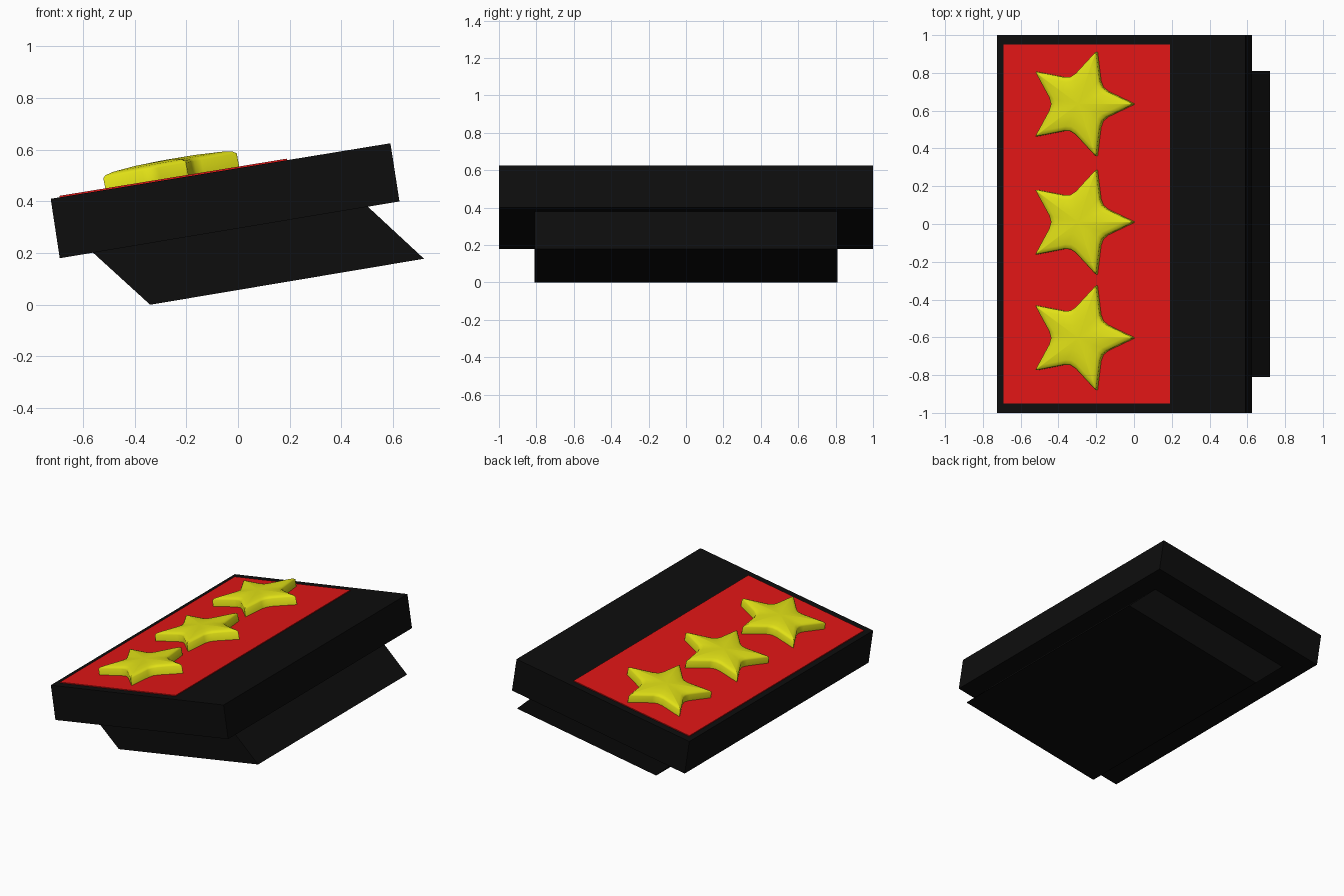
import bpy, bmesh, math
from mathutils import Vector

if "Cube" in bpy.data.objects:
    bpy.data.objects.remove(bpy.data.objects["Cube"])


def material(name, rgb):
    m = bpy.data.materials.new(name)
    m.diffuse_color = (*rgb, 1)
    m.use_nodes = True
    m.node_tree.nodes["Principled BSDF"].inputs["Base Color"].default_value = m.diffuse_color
    return m


BLACK = material("black", (0.004, 0.004, 0.004))
RED = material("red", (0.75, 0.008, 0.008))
YELLOW = material("yellow", (0.75, 0.75, 0.008))


def finish(name, bm, mat):
    bmesh.ops.recalc_face_normals(bm, faces=bm.faces)
    me = bpy.data.meshes.new(name)
    bm.to_mesh(me)
    bm.free()
    me.materials.append(mat)
    ob = bpy.data.objects.new(name, me)
    bpy.context.collection.objects.link(ob)
    return ob


def prism(name, profile, half, mat):
    """Side profile in x/z, extruded along y."""
    bm = bmesh.new()
    face = bm.faces.new([bm.verts.new((x, -half, z)) for x, z in profile])
    ext = bmesh.ops.extrude_face_region(bm, geom=[face])["geom"]
    new = [v for v in ext if isinstance(v, bmesh.types.BMVert)]
    bmesh.ops.translate(bm, verts=new, vec=(0, 2 * half, 0))
    return finish(name, bm, mat)


SLOPE = 0.215 / 1.315


def top(x, lift=0.0):
    return 0.41 + (x + 0.725) * SLOPE + lift


# tilted slab and the slanted block under it
prism("slab", [(-0.725, 0.41), (-0.69, 0.18), (0.625, 0.40), (0.59, 0.625)], 1.0, BLACK)
prism("base_block", [(-0.34, 0.0), (0.72, 0.178), (0.50, 0.382), (-0.565, 0.205)], 0.81, BLACK)

# thin red panel on the sloping top
prism("red_panel", [(-0.69, top(-0.69, -0.01)), (0.19, top(0.19, -0.01)),
                    (0.19, top(0.19, 0.006)), (-0.69, top(-0.69, 0.006))], 0.95, RED)


def star_outline(outer, inner):
    """Five-pointed outline with softened corners."""
    pts = []
    for i in range(10):
        r = inner if i % 2 else outer
        a = math.radians(36 * i)
        pts.append(Vector((r * math.cos(a), r * math.sin(a), 0)))
    out = []
    for i, p in enumerate(pts):
        t = 0.2 if i % 2 else 0.03
        a = p.lerp(pts[i - 1], t)
        b = p.lerp(pts[(i + 1) % 10], t)
        out += [a, (a + 2 * p + b) / 4, b]
    return out


def star(name, y):
    bm = bmesh.new()
    outline = star_outline(0.293, 0.142)
    n = len(outline)
    # rings of (scale, height): straight wall, soft rim, domed top
    rings = [[bm.verts.new((p.x * s, p.y * s, h)) for p in outline]
             for s, h in ((1, -0.008), (1, 0.052), (0.95, 0.061), (0.82, 0.068), (0.45, 0.075))]
    bm.faces.new(rings[0])
    for lo, hi in zip(rings, rings[1:]):
        for i in range(n):
            j = (i + 1) % n
            bm.faces.new((lo[i], lo[j], hi[j], hi[i]))
    centre = bm.verts.new((0, 0, 0.077))
    for i in range(n):
        bm.faces.new((rings[-1][i], rings[-1][(i + 1) % n], centre))
    ob = finish(name, bm, YELLOW)
    ob.location = (-0.281, y, top(-0.281))
    ob.rotation_euler.y = -math.atan(SLOPE) - 0.02
    bpy.ops.object.select_all(action='DESELECT')
    bpy.context.view_layer.objects.active = ob
    ob.select_set(True)
    bpy.ops.object.shade_smooth_by_angle(angle=math.radians(70))


# row of three raised stars
for k, y in enumerate((0.635, 0.01, -0.603), 1):
    star(f"star_{k}", y)
